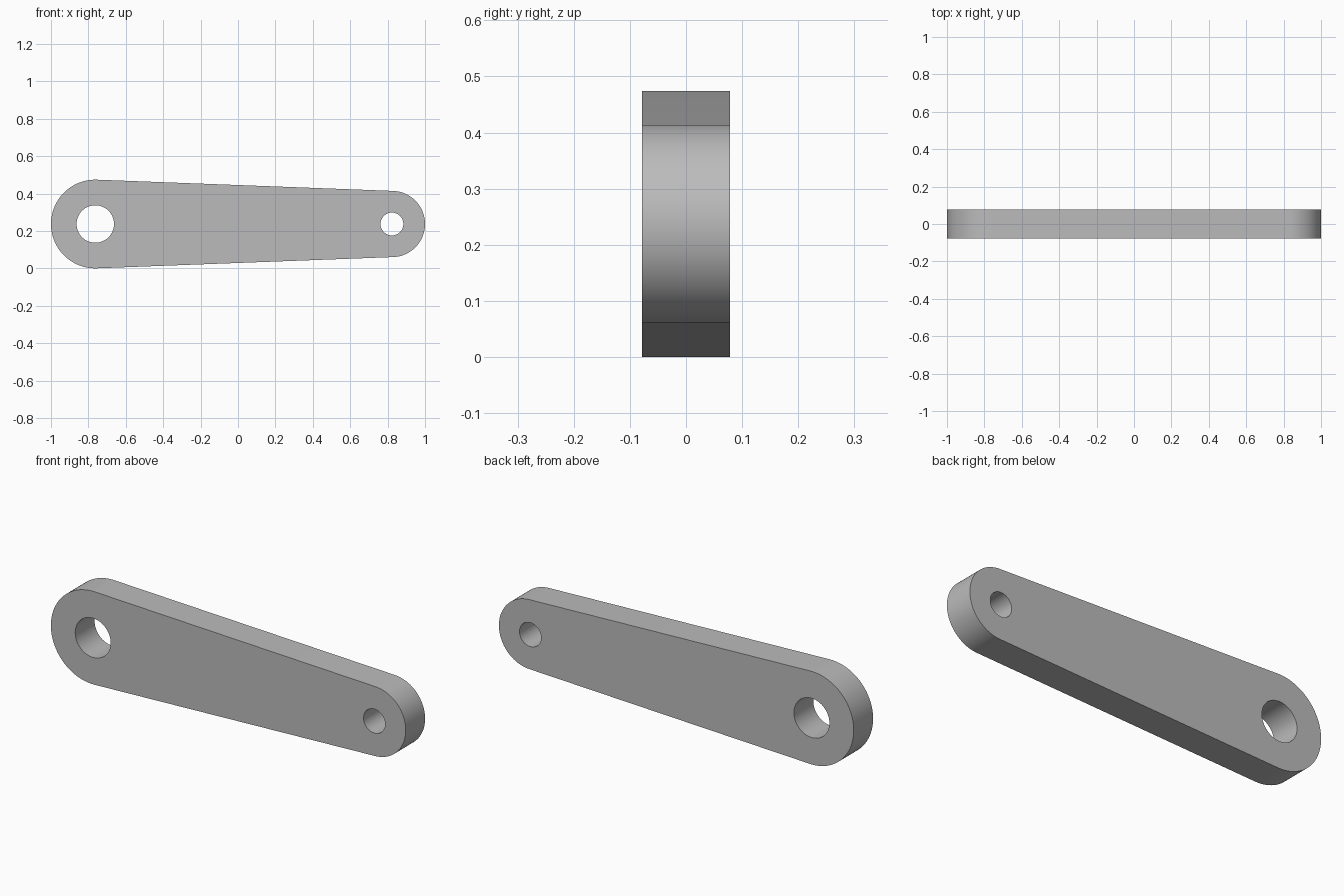
import bpy, bmesh, math

cube = bpy.data.objects.get("Cube")
if cube:
    bpy.data.objects.remove(cube, do_unlink=True)

# Dimensions
THICK = 0.156
R_BIG, R_SMALL = 0.237, 0.177
X_BIG, X_SMALL = -1 + R_BIG, 1 - R_SMALL
HOLE_BIG, HOLE_SMALL = 0.1, 0.061


def arc(cx, r, start, end, n):
    return [(cx + r * math.cos(start + (end - start) * i / n),
             r * math.sin(start + (end - start) * i / n)) for i in range(n + 1)]


def circle(cx, r, n=64):
    return arc(cx, r, 0, 2 * math.pi, n)[:-1]


# Outline: two round ends joined by tangent lines
tangent = math.acos((R_BIG - R_SMALL) / (X_SMALL - X_BIG))
outline = (arc(X_SMALL, R_SMALL, -tangent, tangent, 48)
           + arc(X_BIG, R_BIG, tangent, 2 * math.pi - tangent, 48))

# Filled profile with two holes, extruded to thickness
curve = bpy.data.curves.new("lever_profile", "CURVE")
curve.dimensions = "2D"
curve.fill_mode = "BOTH"
curve.extrude = THICK / 2
for loop in (outline, circle(X_BIG, HOLE_BIG), circle(X_SMALL, HOLE_SMALL)):
    spline = curve.splines.new("POLY")
    spline.points.add(len(loop) - 1)
    for point, (x, y) in zip(spline.points, loop):
        point.co = (x, y, 0, 1)
    spline.use_cyclic_u = True
source = bpy.data.objects.new("lever_profile", curve)
bpy.context.collection.objects.link(source)
bpy.context.view_layer.update()
mesh = bpy.data.meshes.new_from_object(
    source.evaluated_get(bpy.context.evaluated_depsgraph_get()))
bpy.data.objects.remove(source, do_unlink=True)

# Weld, then stand the arm upright on the ground
bm = bmesh.new()
bm.from_mesh(mesh)
bmesh.ops.remove_doubles(bm, verts=bm.verts, dist=0.0001)
for v in bm.verts:
    x, y, z = v.co
    v.co = (x, -z, y + R_BIG)
bmesh.ops.recalc_face_normals(bm, faces=bm.faces)
bm.to_mesh(mesh)
bm.free()

# Plain grey metal
grey = bpy.data.materials.new("grey_metal")
grey.use_nodes = True
colour = (0.5, 0.5, 0.5, 1)
grey.diffuse_color = colour
grey.node_tree.nodes["Principled BSDF"].inputs["Base Color"].default_value = colour
mesh.materials.clear()
mesh.materials.append(grey)

lever = bpy.data.objects.new("lever_arm", mesh)
bpy.context.collection.objects.link(lever)
bpy.ops.object.select_all(action="DESELECT")
lever.select_set(True)
bpy.context.view_layer.objects.active = lever
bpy.ops.object.shade_smooth_by_angle(angle=math.radians(30))
